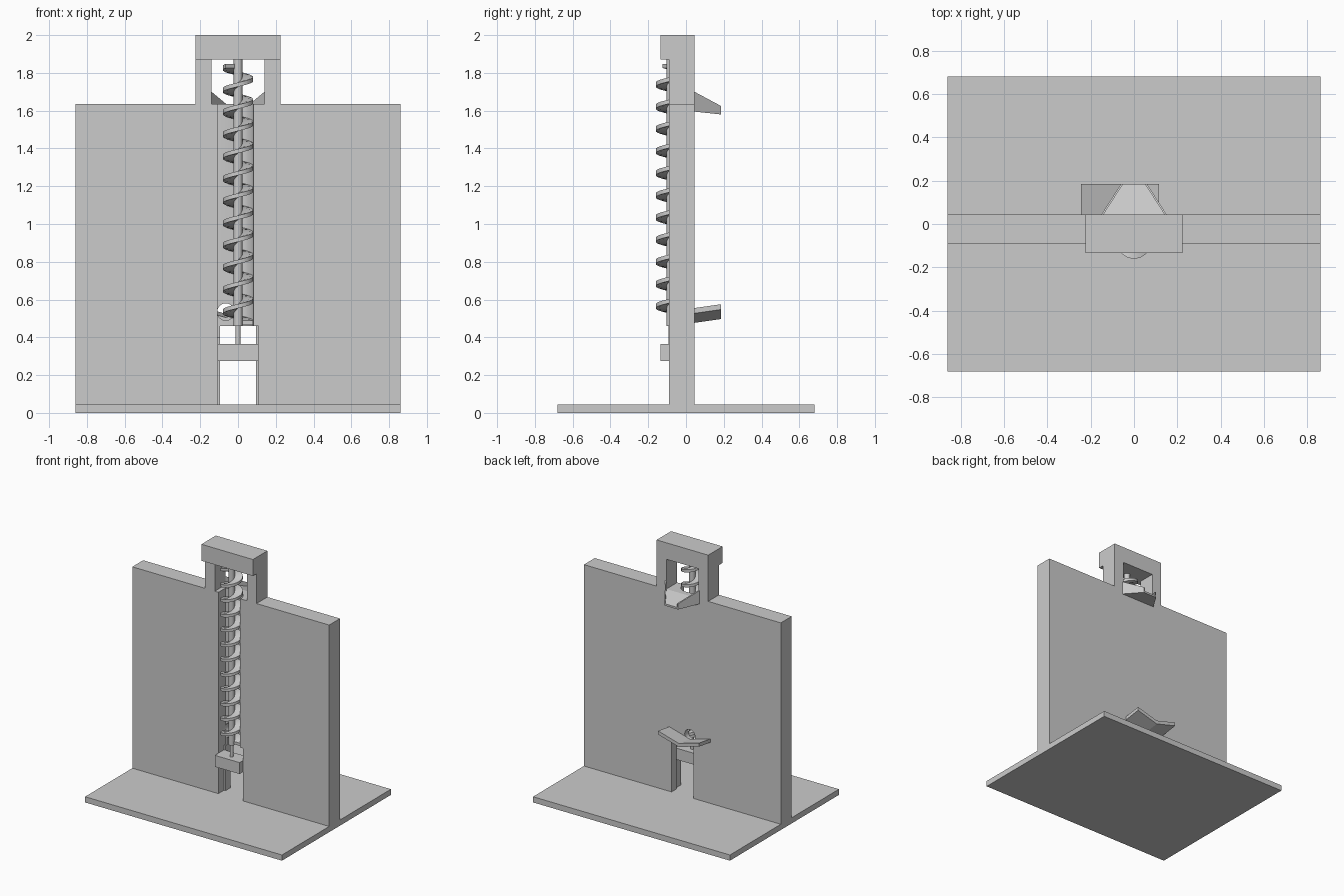
import bpy, bmesh, math
from mathutils import Vector

cube = bpy.data.objects.get("Cube")
if cube:
    bpy.data.objects.remove(cube, do_unlink=True)

grey = bpy.data.materials.new("plain_grey")
grey.use_nodes = True
grey.diffuse_color = (0.6, 0.6, 0.6, 1)
grey.node_tree.nodes["Principled BSDF"].inputs["Base Color"].default_value = (0.6, 0.6, 0.6, 1)

FRONT, BACK = -0.09, 0.045     # faces of the wall
AXIS_Y = -0.08                 # screw axis


def finish(name, bm):
    bmesh.ops.recalc_face_normals(bm, faces=bm.faces[:])
    mesh = bpy.data.meshes.new(name)
    bm.to_mesh(mesh)
    bm.free()
    mesh.materials.append(grey)
    ob = bpy.data.objects.new(name, mesh)
    bpy.context.collection.objects.link(ob)
    return ob


def loft(name, y0, y1, near, far=None):
    """Solid between an xz outline at y0 and a matching one at y1."""
    bm = bmesh.new()
    a = [bm.verts.new((x, y0, z)) for x, z in near]
    b = [bm.verts.new((x, y1, z)) for x, z in (far or near)]
    bm.faces.new(a)
    bm.faces.new(b[::-1])
    for i in range(len(a)):
        j = (i + 1) % len(a)
        bm.faces.new((a[i], b[i], b[j], a[j]))
    return finish(name, bm)


def box(name, x0, x1, y0, y1, z0, z1):
    return loft(name, y0, y1, [(x0, z0), (x1, z0), (x1, z1), (x0, z1)])


def cylinder(name, radius, start, end, sides=48):
    start, end = Vector(start), Vector(end)
    axis = end - start
    bm = bmesh.new()
    bmesh.ops.create_cone(bm, cap_ends=True, segments=sides, radius1=radius,
                          radius2=radius, depth=axis.length)
    bm.transform(axis.to_track_quat('Z', 'Y').to_matrix().to_4x4())
    bmesh.ops.translate(bm, verts=bm.verts[:], vec=(start + end) / 2)
    return finish(name, bm)


def smooth(ob):
    bpy.ops.object.select_all(action='DESELECT')
    ob.select_set(True)
    bpy.context.view_layer.objects.active = ob
    bpy.ops.object.shade_smooth_by_angle(angle=math.radians(35))


def cut(ob, cutter):
    mod = ob.modifiers.new(cutter.name, 'BOOLEAN')
    mod.operation = 'DIFFERENCE'
    mod.solver = 'EXACT'
    mod.object = cutter
    bpy.context.view_layer.objects.active = ob
    bpy.ops.object.modifier_apply(modifier=mod.name)
    bpy.data.objects.remove(cutter, do_unlink=True)


# Base plate and wall with its tower
box("base_plate", -0.86, 0.86, -0.68, 0.68, 0, 0.045)
half = [(0.86, 0.045), (0.86, 1.635), (0.225, 1.635), (0.225, 2.0)]
wall = loft("wall", FRONT, BACK, half + [(-x, z) for x, z in reversed(half)])

# Openings: window, stepped motor slot, screw groove, ball channel, ball inlet
cut(wall, box("window_cutter", -0.14, 0.14, -0.3, 0.3, 1.635, 1.87))
cut(wall, box("slot_cutter", -0.095, 0.095, -0.3, 0.3, 0, 0.46))
cut(wall, box("wide_slot_cutter", -0.108, 0.108, -0.3, -0.02, 0, 0.46))
cut(wall, cylinder("groove_cutter", 0.083, (0, AXIS_Y, 0.4), (0, AXIS_Y, 1.7)))
cut(wall, box("channel_cutter", -0.108, -0.02, -0.3, 0.0, 0.4, 1.7))
cut(wall, cylinder("inlet_cutter", 0.045, (-0.065, -0.05, 0.535), (-0.065, 0.2, 0.535)))
smooth(wall)

# Top cap overhang and lower bearing bracket
box("top_cap", -0.225, 0.225, -0.135, FRONT, 1.87, 2.0)
box("bearing_bracket", -0.108, 0.108, -0.135, -0.02, 0.275, 0.365)

# Screw shaft and its thinner pin
smooth(cylinder("screw_shaft", 0.023, (0, AXIS_Y, 0.46), (0, AXIS_Y, 1.87), 32))
smooth(cylinder("shaft_pin", 0.013, (0, AXIS_Y, 0.365), (0, AXIS_Y, 0.46), 24))

# Helical thread
pitch, z_start, z_end, steps = 0.1173, 0.477, 1.838, 32
count = round((z_end - z_start) / pitch * steps)
section = [(0.018, -0.011), (0.08, -0.011), (0.08, 0.011), (0.018, 0.011)]
bm = bmesh.new()
rings = []
for i in range(count + 1):
    a = 2 * math.pi * i / steps
    z = z_start + pitch * i / steps
    rings.append([bm.verts.new((r * math.cos(a), AXIS_Y + r * math.sin(a), z + h))
                  for r, h in section])
for p, q in zip(rings, rings[1:]):
    for k in range(4):
        n = (k + 1) % 4
        bm.faces.new((p[k], p[n], q[n], q[k]))
bm.faces.new(rings[0])
bm.faces.new(rings[-1])
smooth(finish("screw_thread", bm))


# Upper outlet chute: a tapering tray behind the window
def tray(width, top, floor, bottom):
    side = [(width, bottom), (width, top), (width - 0.01, top), (width - 0.01, floor)]
    return side + [(-x, z) for x, z in reversed(side)]


loft("outlet_chute", BACK, 0.185, tray(0.15, 1.70, 1.635, 1.595),
     tray(0.06, 1.625, 1.595, 1.58))


# Lower inlet chute: a shallow V leading down to the ball inlet
def vee(low):
    cx, w, rise, thick = -0.065, 0.18, 0.05, 0.028
    under = [(cx - w, low + rise), (cx, low), (cx + w, low + rise)]
    return under + [(x, z + thick) for x, z in reversed(under)]


loft("inlet_chute", BACK, 0.185, vee(0.477), vee(0.497))
